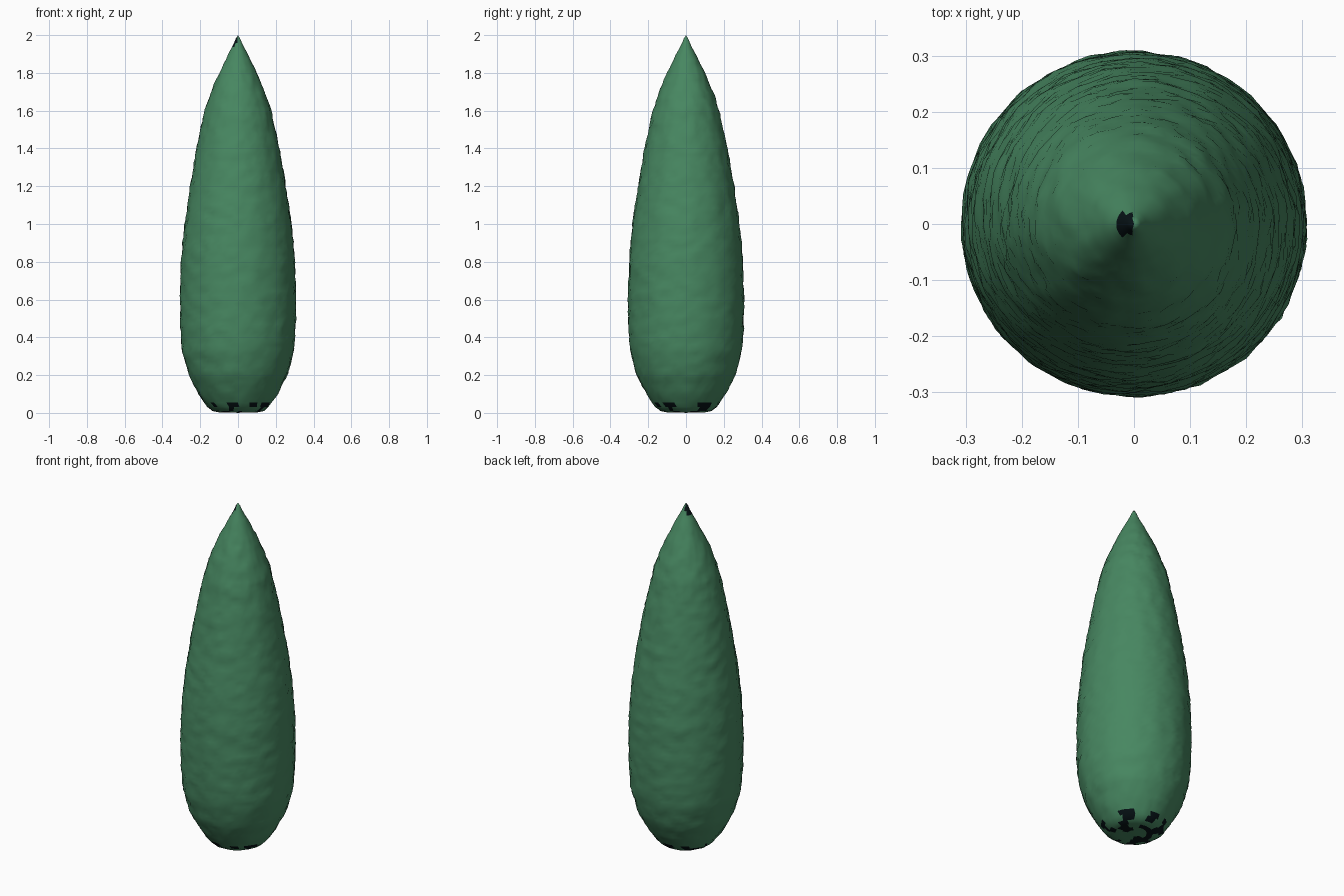
import bpy, bmesh, math
from mathutils import Vector, noise

if "Cube" in bpy.data.objects:
    bpy.data.objects.remove(bpy.data.objects["Cube"])


def material(name, rgb):
    m = bpy.data.materials.new(name)
    m.diffuse_color = (*rgb, 1)
    m.use_nodes = True
    m.node_tree.nodes["Principled BSDF"].inputs["Base Color"].default_value = m.diffuse_color
    return m


# silhouette of the clipped tree: (radius, height)
PROFILE = [(0.135, 0.01), (0.165, 0.035), (0.21, 0.1), (0.262, 0.2), (0.296, 0.33),
           (0.305, 0.45), (0.307, 0.6), (0.302, 0.8), (0.283, 1.0), (0.254, 1.2),
           (0.219, 1.4), (0.176, 1.6), (0.143, 1.7), (0.1, 1.8), (0.052, 1.9),
           (0.024, 1.95), (0.012, 1.98)]
SIDES, RINGS = 72, 90


def radius_at(z):
    for (r0, z0), (r1, z1) in zip(PROFILE, PROFILE[1:]):
        if z <= z1:
            return r0 + (r1 - r0) * (z - z0) / (z1 - z0)
    return PROFILE[-1][0]


bm = bmesh.new()

# leafy body: bumpy rings swept up the profile
rings = []
for j in range(RINGS + 1):
    z = 0.01 + 1.97 * j / RINGS
    ring = []
    for i in range(SIDES):
        a = math.tau * (i + 0.5 * (j % 2)) / SIDES
        r = radius_at(z)
        d = Vector((math.cos(a), math.sin(a), 0))
        p = d * r + Vector((0, 0, z))
        bump = 0.005 * noise.noise(p * 17) + 0.0045 * noise.noise(p * 38)
        p += d * bump * min(1, r / 0.1)
        ring.append(bm.verts.new(p))
    rings.append(ring)
for low, high in zip(rings, rings[1:]):
    for i in range(SIDES):
        k = (i + 1) % SIDES
        bm.faces.new((low[i], low[k], high[k], high[i]))

# pointed tip
tip = bm.verts.new((0, 0, 2.0))
for i in range(SIDES):
    bm.faces.new((rings[-1][i], rings[-1][(i + 1) % SIDES], tip))

# flat underside made of concentric rings
outer = rings[0]
for f in (0.75, 0.5, 0.25):
    inner = [bm.verts.new((v.co.x * f, v.co.y * f, 0.003)) for v in rings[0]]
    for i in range(SIDES):
        k = (i + 1) % SIDES
        bm.faces.new((outer[k], outer[i], inner[i], inner[k]))
    outer = inner
centre = bm.verts.new((0, 0, 0))
for i in range(SIDES):
    bm.faces.new((outer[(i + 1) % SIDES], outer[i], centre))

# dark gaps in the leaves: patches around the foot and one side of the tip
for f in bm.faces:
    c = f.calc_center_median()
    foot = c.z < 0.05 and noise.noise(c * 17 + Vector((3.1, 1.7, 0.4))) > 0.12
    top = c.z > 1.94 and -0.04 < c.x < -0.002 and abs(c.y) < 0.02
    f.material_index = 1 if foot or top else 0
    f.smooth = True

mesh = bpy.data.meshes.new("tree_foliage")
bm.to_mesh(mesh)
bm.free()
mesh.materials.append(material("leaf green", (0.063, 0.242, 0.119)))
mesh.materials.append(material("dark gap", (0.002, 0.006, 0.008)))
tree = bpy.data.objects.new("tree_foliage", mesh)
bpy.context.collection.objects.link(tree)
